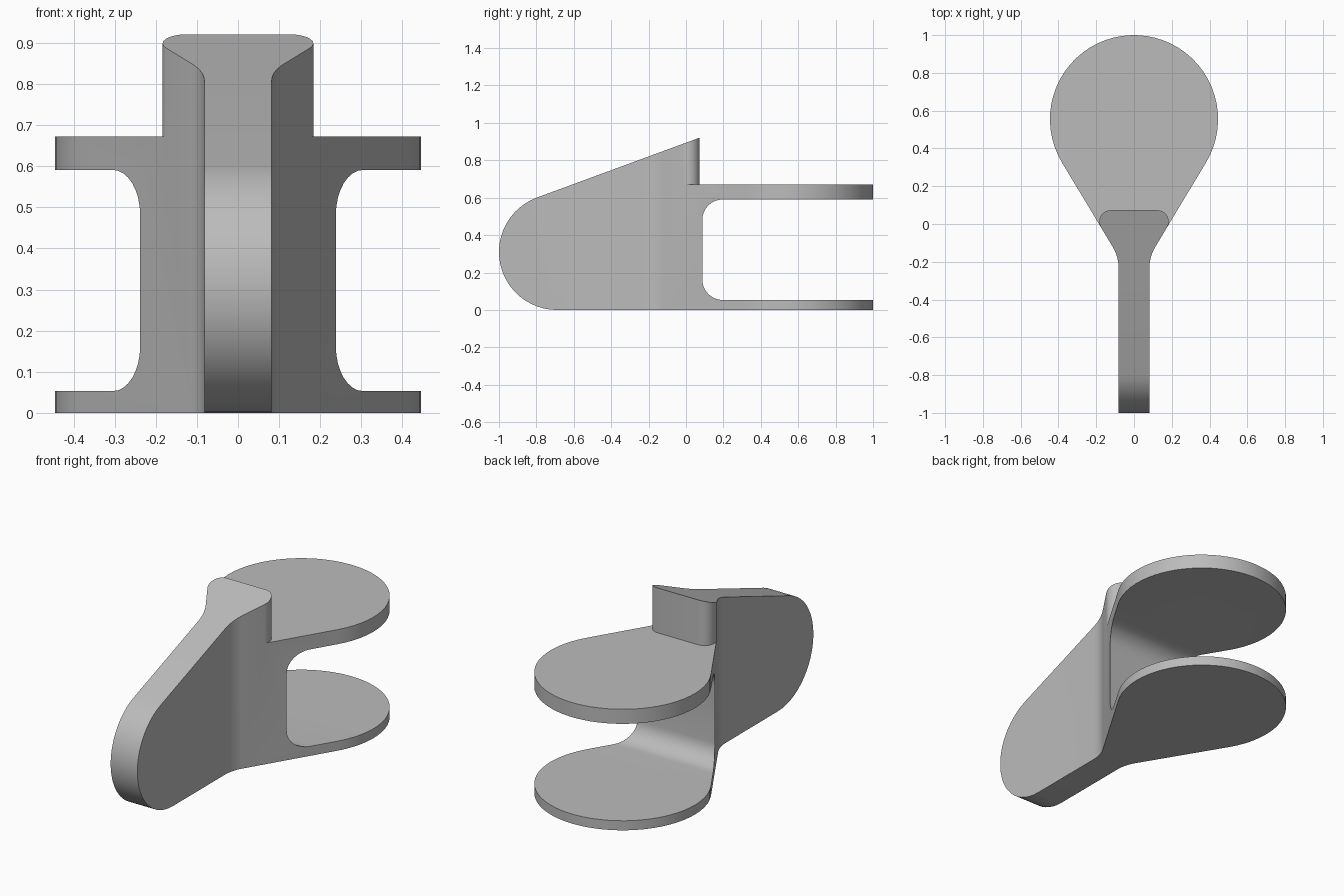
import bpy
import bmesh
from math import cos, sin, tan, radians, hypot

cube = bpy.data.objects.get("Cube")
if cube:
    bpy.data.objects.remove(cube, do_unlink=True)

grey = bpy.data.materials.new("plain grey")
grey.use_nodes = True
colour = (0.5, 0.5, 0.5, 1)
grey.diffuse_color = colour
grey.node_tree.nodes["Principled BSDF"].inputs["Base Color"].default_value = colour


def arc(cx, cy, r, start, end, steps):
    """Points along a circular arc, angles in degrees."""
    angles = [radians(start + (end - start) * i / steps) for i in range(steps + 1)]
    return [(cx + r * cos(a), cy + r * sin(a)) for a in angles]


def mirrored(points):
    """Close a right-hand outline with its mirror image."""
    return points + [(-x, y) for x, y in reversed(points)]


def prism(name, points, low, high, axis):
    """Extrude an outline along x or z."""
    def place(p, d):
        return (d, p[0], p[1]) if axis == "x" else (p[0], p[1], d)
    bm = bmesh.new()
    base = bm.faces.new([bm.verts.new(place(p, low)) for p in points])
    moved = bmesh.ops.extrude_face_region(bm, geom=[base])["geom"]
    shift = place((0, 0), high - low)
    bmesh.ops.translate(bm, vec=shift, verts=[v for v in moved if isinstance(v, bmesh.types.BMVert)])
    bmesh.ops.recalc_face_normals(bm, faces=bm.faces)
    mesh = bpy.data.meshes.new(name)
    bm.to_mesh(mesh)
    bm.free()
    mesh.materials.append(grey)
    obj = bpy.data.objects.new(name, mesh)
    bpy.context.collection.objects.link(obj)
    return obj


def combine(target, tool, operation):
    mod = target.modifiers.new(operation.title(), "BOOLEAN")
    mod.operation = operation
    mod.solver = "EXACT"
    mod.object = tool
    tool.hide_render = True
    bpy.ops.object.select_all(action="DESELECT")
    bpy.context.view_layer.objects.active = target
    target.select_set(True)
    bpy.ops.object.modifier_apply(modifier=mod.name)
    bpy.data.objects.remove(tool, do_unlink=True)


# Plan: narrow fin flaring at a tangent into a round plate
fin, disc_y, disc_r, flare = 0.082, 0.555, 0.445, 31
c, s = cos(radians(flare)), sin(radians(flare))
neck_r = 0.21
neck_x = fin + neck_r
neck_y = disc_y - (disc_r + neck_r - neck_x * c) / s
neck_y = disc_y + (neck_x * c - disc_r - neck_r) / s
plan = [(fin, -1.1)]
plan += arc(neck_x, neck_y, neck_r, 180, 180 - flare, 8)
plan += arc(0, disc_y, disc_r, -flare, 88, 20)
body = prism("bracket_body", mirrored(plan), -0.1, 1.2, "z")

# Side: round nose, sloped top and a rounded slot between the two plates
nose_y, nose_r, slope = -0.69, 0.31, 20.2
nose = arc(nose_y, nose_r, nose_r, 270, 90 + slope, 24)
back = 0.3
ramp = (back, nose[-1][1] + (back - nose[-1][0]) * tan(radians(slope)))
slot_low, slot_high, slot_r, slot_y = 0.053, 0.591, 0.11, 0.087
side = nose + [ramp, (1.1, ramp[1]), (1.1, slot_high)]
side += arc(slot_y + slot_r, slot_high - slot_r, slot_r, 90, 180, 8)
side += arc(slot_y + slot_r, slot_low + slot_r, slot_r, 180, 270, 8)
side += [(1.1, slot_low), (1.1, 0)]
combine(body, prism("side_shape", side, -0.7, 0.7, "x"), "INTERSECT")

# Clear the space above the upper plate, leaving the round-cornered stop
stop_y, stop_r = 0.073, 0.06
corner_y = stop_y - stop_r
corner_x = (disc_r - stop_r + (corner_y - disc_y) * s) / c
corner = arc(corner_x, corner_y, stop_r, -flare, 90, 8)
clearance = [(0.7, 1.2), (0.7, corner[0][1])] + corner
combine(body, prism("stop_clearance", mirrored(clearance), 0.672, 1.4, "z"), "DIFFERENCE")

# Tidy the cut edges and smooth the curved walls
bm = bmesh.new()
bm.from_mesh(body.data)
bmesh.ops.remove_doubles(bm, verts=bm.verts, dist=0.0002)
bmesh.ops.recalc_face_normals(bm, faces=bm.faces)
bm.to_mesh(body.data)
bm.free()
body.select_set(True)
bpy.context.view_layer.objects.active = body
bpy.ops.object.shade_smooth_by_angle(angle=radians(30))
